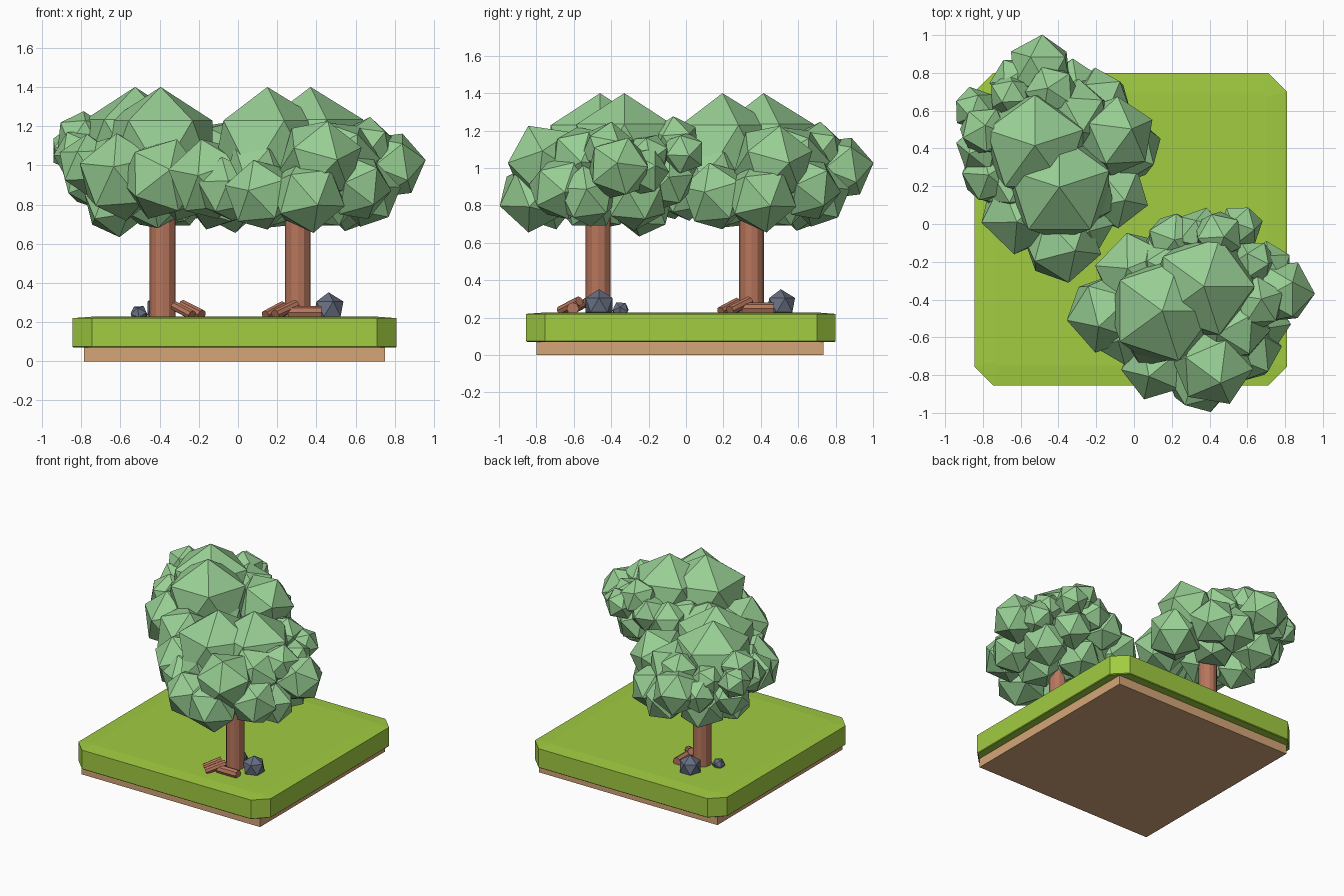
import bpy, bmesh, math, random
from mathutils import Vector, Matrix, Euler

if "Cube" in bpy.data.objects:
    bpy.data.objects.remove(bpy.data.objects["Cube"])

def srgb(name, r, g, b):
    lin = [((c / 255 + 0.055) / 1.055) ** 2.4 for c in (r, g, b)]
    m = bpy.data.materials.new(name)
    m.diffuse_color = (*lin, 1)
    m.use_nodes = True
    m.node_tree.nodes["Principled BSDF"].inputs["Base Color"].default_value = m.diffuse_color
    return m

LEAF = srgb("leaf green", 152, 207, 148)
GRASS = srgb("grass green", 161, 204, 65)
SOIL = srgb("soil tan", 212, 166, 119)
BARK = srgb("bark brown", 183, 118, 92)
ROCK = srgb("rock grey", 102, 110, 128)

def finish(name, bm, mat):
    bmesh.ops.recalc_face_normals(bm, faces=bm.faces[:])
    me = bpy.data.meshes.new(name)
    bm.to_mesh(me)
    bm.free()
    me.materials.append(mat)
    ob = bpy.data.objects.new(name, me)
    bpy.context.collection.objects.link(ob)
    return ob

def octagon(x0, x1, y0, y1, c, z):
    """Rectangle outline with its corners cut by c."""
    return [(x0 + c, y0, z), (x1 - c, y0, z), (x1, y0 + c, z), (x1, y1 - c, z),
            (x1 - c, y1, z), (x0 + c, y1, z), (x0, y1 - c, z), (x0, y0 + c, z)]

def loft(name, loops, mat):
    bm = bmesh.new()
    rings = [[bm.verts.new(p) for p in loop] for loop in loops]
    for a, b in zip(rings, rings[1:]):
        n = len(a)
        for i in range(n):
            bm.faces.new((a[i], a[(i + 1) % n], b[(i + 1) % n], b[i]))
    bm.faces.new(rings[0][::-1])
    bm.faces.new(rings[-1])
    return finish(name, bm, mat)

# Ground: soil slab and grass slab with cut corners and a slight crown
loft("soil_slab", [[(-.785, -.80, z), (.75, -.80, z), (.75, .735, z), (-.785, .735, z)]
                   for z in (0, .09)], SOIL)
loft("grass_slab", [octagon(-.84, .805, -.85, .795, .10, .07),
                    octagon(-.845, .81, -.855, .80, .10, .075),
                    octagon(-.845, .81, -.855, .80, .10, .22),
                    octagon(-.74, .705, -.75, .695, .02, .228)], GRASS)

def rod(bm, a, b, r, sides):
    """Prism of given side count from a to b."""
    a, b = Vector(a), Vector(b)
    d = b - a
    mat = Matrix.Translation((a + b) / 2) @ d.to_track_quat('Z', 'Y').to_matrix().to_4x4()
    bmesh.ops.create_cone(bm, cap_ends=True, segments=sides, radius1=r, radius2=r,
                          depth=d.length, matrix=mat)

def blob(bm, x, y, z, r, tilt=True):
    rot = Matrix.Identity(4)
    if tilt:
        rot = Euler([random.uniform(0, 6.28) for _ in range(3)]).to_matrix().to_4x4()
    bmesh.ops.create_icosphere(bm, subdivisions=1, radius=r,
                               matrix=Matrix.Translation((x, y, z)) @ rot)

# Leaf clusters around the trunk: x, y, z, radius
UPRIGHT = [(.065, .14, 1.10, .30), (-.155, .01, 1.09, .31)]
CLUSTERS = [
    (.115, -.28, 1.03, .22), (.05, -.34, .85, .20), (-.19, -.28, .85, .19),
    (-.45, .00, .93, .22), (-.29, .21, .94, .23), (-.36, -.11, .88, .17),
    (.475, .11, 1.00, .18), (.35, .05, 1.10, .15), (.33, .27, 1.07, .12),
    (.26, .46, 1.08, .12), (.14, .41, 1.14, .14), (.05, .42, 1.05, .14),
    (-.09, .38, 1.00, .16), (.30, -.20, .89, .18), (.36, -.06, .85, .17),
    (.28, .20, .84, .18), (.02, .24, .80, .17), (.18, .36, .93, .16),
    (-.10, .05, .84, .18), (.14, -.06, .85, .19), (-.20, -.12, .98, .18),
    (.22, -.08, 1.04, .20), (.40, .24, .98, .14), (-.12, .24, .98, .20),
]

def grove(label, loc, angle):
    parts = []
    # Trunk
    bm = bmesh.new()
    rod(bm, (0, 0, .215), (0, 0, .95), .066, 12)
    parts.append(finish(label + "_trunk", bm, BARK))
    # Canopy (same seed so both trees match)
    random.seed(11)
    bm = bmesh.new()
    for c in UPRIGHT:
        blob(bm, *c, tilt=False)
    for c in CLUSTERS:
        blob(bm, *c)
    parts.append(finish(label + "_canopy", bm, LEAF))
    # Fallen logs: one lying flat, two propped against it
    bm = bmesh.new()
    rod(bm, (-.05, -.135, .248), (.12, -.135, .248), .033, 8)
    rod(bm, (-.165, -.15, .235), (-.075, -.06, .283), .025, 8)
    rod(bm, (-.115, -.20, .237), (-.01, -.10, .288), .027, 8)
    parts.append(finish(label + "_logs", bm, BARK))
    # Rocks
    bm = bmesh.new()
    blob(bm, .157, .005, .267, .085, tilt=False)
    blob(bm, -.03, .12, .24, .048)
    parts.append(finish(label + "_rocks", bm, ROCK))
    for p in parts:
        p.location = (*loc, 0)
        p.rotation_euler.z = angle

grove("front_tree", (.305, -.47), 0)
grove("back_tree", (-.385, .35), math.pi / 2)
